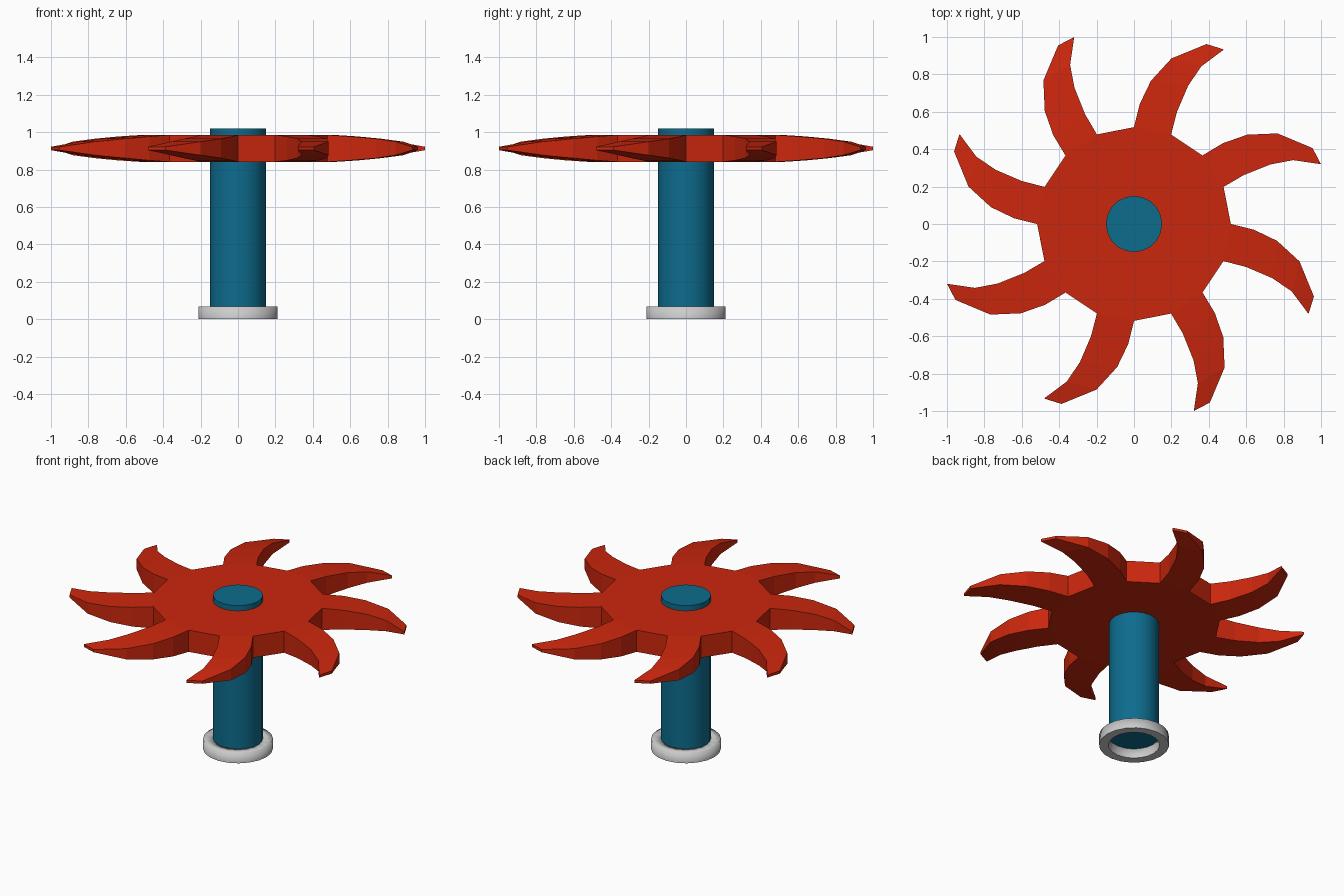
import bpy, bmesh
from math import cos, sin, pi
from mathutils import Matrix, Vector

if "Cube" in bpy.data.objects:
    bpy.data.objects.remove(bpy.data.objects["Cube"])


def material(name, color):
    m = bpy.data.materials.new(name)
    m.diffuse_color = (*color, 1)
    m.use_nodes = True
    m.node_tree.nodes["Principled BSDF"].inputs["Base Color"].default_value = m.diffuse_color
    return m


def make_object(name, bm, mat=None):
    bmesh.ops.recalc_face_normals(bm, faces=bm.faces)
    mesh = bpy.data.meshes.new(name)
    bm.to_mesh(mesh)
    bm.free()
    ob = bpy.data.objects.new(name, mesh)
    bpy.context.collection.objects.link(ob)
    if mat:
        mesh.materials.append(mat)
    return ob


red = material("red_paint", (0.60, 0.02, 0.004))
blue = material("blue_paint", (0.004, 0.15, 0.27))

# Base collar: open ring, sides and top smooth, bottom face flat
SIDES = 20
bm = bmesh.new()
profile = [(0.155, 0), (0.211, 0), (0.211, 0.067), (0.15, 0.067)]
rings = [[bm.verts.new((r * cos(2 * pi * i / SIDES), r * sin(2 * pi * i / SIDES), z))
          for i in range(SIDES)] for r, z in profile]
for k in range(4):
    a, b = rings[k], rings[(k + 1) % 4]
    for i in range(SIDES):
        j = (i + 1) % SIDES
        f = bm.faces.new((a[i], a[j], b[j], b[i]))
        f.smooth = k != 0
for e in bm.edges:
    if all(v.co.z < 0.001 for v in e.verts):
        e.smooth = False
make_object("base_collar", bm)

# Post: capped cylinder standing in the collar
bm = bmesh.new()
bmesh.ops.create_cone(bm, cap_ends=True, segments=SIDES, radius1=0.15, radius2=0.15,
                      depth=0.96, matrix=Matrix.Translation((0, 0, 0.54)))
for f in bm.faces:
    f.smooth = abs(f.normal.z) < 0.5
for e in bm.edges:
    e.smooth = all(f.smooth for f in e.link_faces)
make_object("post", bm, blue)

# Wheel: sixteen-sided hub with a curved, thinning blade on every other side
HUB_R, MID_Z, HALF = 0.518, 0.913, 0.072
# (outer edge xy, inner edge xy, half thickness)
stations = [((0.64, -0.03), (0.60, -0.23), 0.064),
            ((0.765, -0.09), (0.74, -0.29), 0.052),
            ((0.885, -0.20), (0.843, -0.36), 0.036),
            ((0.962, -0.388), (0.933, -0.481), 0.009)]
bm = bmesh.new()
top, bottom = [[bm.verts.new((HUB_R * cos(k * pi / 8), HUB_R * sin(k * pi / 8), MID_Z + s * HALF))
                for k in range(16)] for s in (1, -1)]
bm.faces.new(top)
bm.faces.new(bottom[::-1])
for k in range(0, 16, 2):
    # plain hub side
    bm.faces.new((top[k], bottom[k], bottom[k + 1], top[k + 1]))
    # blade growing out of the neighbouring side
    turn = Matrix.Rotation(k * pi / 8, 3, 'Z')
    last = [top[k], top[k - 1], bottom[k - 1], bottom[k]]
    for outer, inner, h in stations:
        ring = [bm.verts.new(turn @ Vector((*p, MID_Z + s * h)))
                for p, s in ((outer, 1), (inner, 1), (inner, -1), (outer, -1))]
        for i in range(4):
            j = (i + 1) % 4
            bm.faces.new((last[i], last[j], ring[j], ring[i]))
        last = ring
    bm.faces.new(last)
make_object("bladed_wheel", bm, red)
